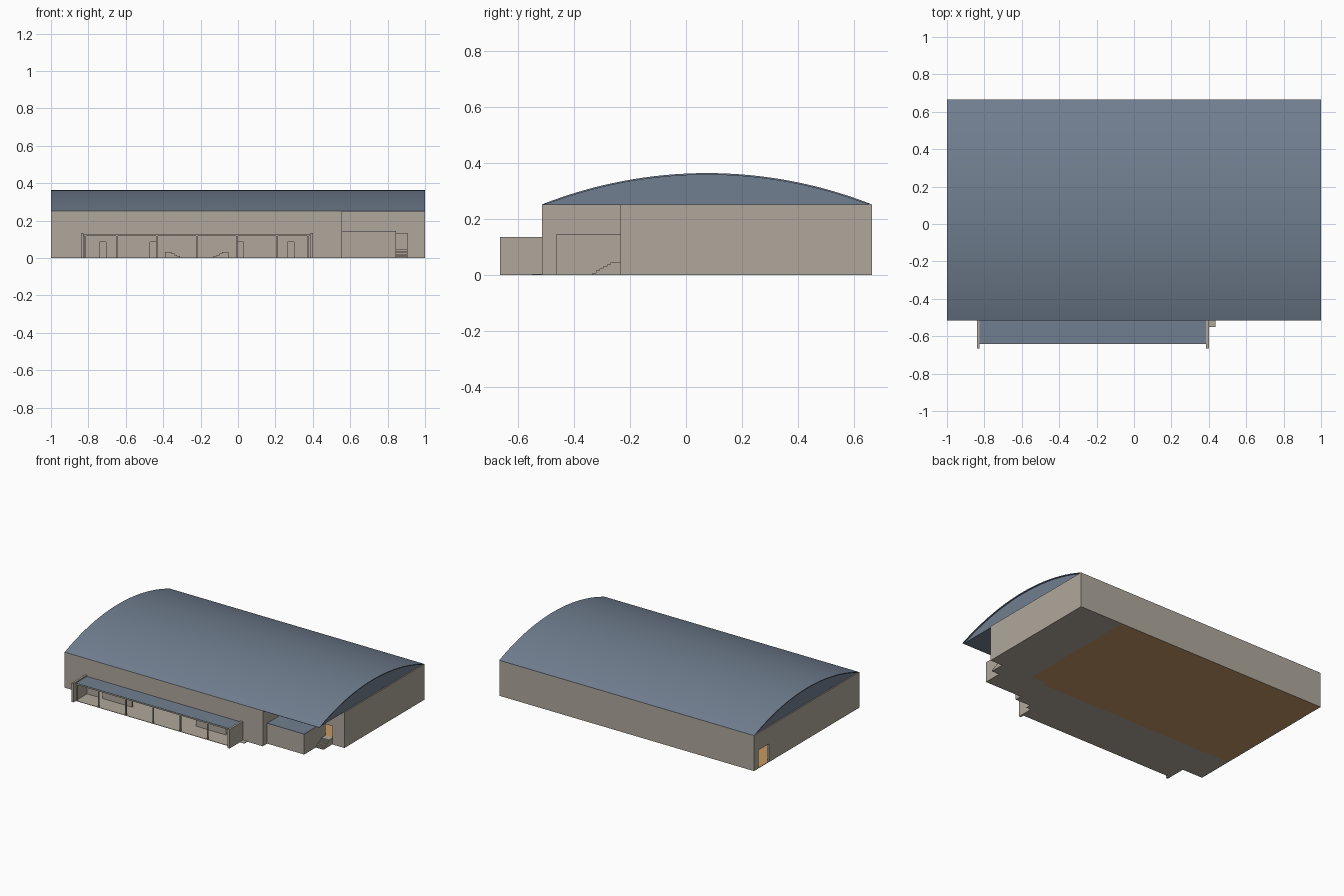
import bpy, bmesh, math

if "Cube" in bpy.data.objects:
    bpy.data.objects.remove(bpy.data.objects["Cube"])


def material(name, rgb):
    m = bpy.data.materials.new(name)
    m.use_nodes = True
    m.diffuse_color = (*rgb, 1)
    m.node_tree.nodes["Principled BSDF"].inputs["Base Color"].default_value = (*rgb, 1)
    return m


BEIGE = material("beige plaster", (0.43, 0.39, 0.33))
BLUE = material("blue grey roofing", (0.165, 0.212, 0.28))
WOOD = material("tan wood floor", (0.55, 0.32, 0.13))


def finish(name, bm, mat):
    bmesh.ops.recalc_face_normals(bm, faces=bm.faces)
    mesh = bpy.data.meshes.new(name)
    bm.to_mesh(mesh)
    bm.free()
    mesh.materials.append(mat)
    ob = bpy.data.objects.new(name, mesh)
    bpy.context.collection.objects.link(ob)
    return ob


def boxes(name, mat, *spans):
    """One mesh from boxes, each given as (x0, x1, y0, y1, z0, z1)."""
    bm = bmesh.new()
    for x0, x1, y0, y1, z0, z1 in spans:
        made = bmesh.ops.create_cube(bm, size=1)["verts"]
        for v in made:
            v.co.x = x1 if v.co.x > 0 else x0
            v.co.y = y1 if v.co.y > 0 else y0
            v.co.z = z1 if v.co.z > 0 else z0
    return finish(name, bm, mat)


def wall(name, axis, at, a0, a1, openings=()):
    """Wall along an axis with openings (start, end, sill, head)."""
    spans, pos = [], a0
    for s, e, sill, head in openings:
        spans += [(pos, s, 0, TOP), (s, e, head, TOP), (s, e, 0, sill)]
        pos = e
    spans.append((pos, a1, 0, TOP))
    spans = [s for s in spans if s[1] > s[0] and s[3] > s[2]]
    if axis == "x":
        return boxes(name, BEIGE, *[(s, e, at, at + T, b, t) for s, e, b, t in spans])
    return boxes(name, BEIGE, *[(at, at + T, s, e, b, t) for s, e, b, t in spans])


def extrude_x(name, mat, profile, x0, x1):
    """Prism along x from a y-z profile."""
    bm = bmesh.new()
    face = bm.faces.new([bm.verts.new((x0, y, z)) for y, z in profile])
    new = bmesh.ops.extrude_face_region(bm, geom=[face])["geom"]
    for v in new:
        if isinstance(v, bmesh.types.BMVert):
            v.co.x = x1
    return finish(name, bm, mat)


# Main dimensions
TOP, T = 0.252, 0.01
FRONT, BACK, RECESS = -0.515, 0.665, -0.235
CORNER = 0.555
MID = -0.22  # centre line of the entrance

# Ground slabs
boxes("hall_floor", WOOD, (-0.999, 0.66, -0.255, BACK - 0.001, 0, 0.004))
boxes("ground_slab", BEIGE,
      (-0.999, CORNER, FRONT, -0.255, 0, 0.003),
      (0.66, 0.999, RECESS, BACK - 0.001, 0, 0.003),
      (CORNER - 0.01, 0.66, -0.255, RECESS, 0, 0.003),
      (-0.84, 0.4, -0.64, FRONT, 0, 0.003),
      (0.4, 0.435, -0.55, FRONT, 0, 0.003))
boxes("raised_side_floor", WOOD, (0.67, 0.985, RECESS + T, 0.1, 0.035, 0.045))

# Outer and inner walls
wall("back_wall", "x", BACK - T, -1, 1)
wall("right_wall", "y", -1, FRONT, BACK, [(0.5, 0.615, 0, 0.13)])
wall("left_wall", "y", 1 - T, RECESS, BACK)
wall("recess_side_wall", "y", CORNER - T, FRONT, RECESS)
wall("recess_wall", "x", RECESS, CORNER - T, 1, [(0.845, 0.905, 0.045, 0.13)])
wall("hall_inner_wall", "x", -0.265, -1 + T, CORNER - T)
wall("front_wall", "x", FRONT, -1, CORNER, [
    (MID - 0.52, MID - 0.485, 0, 0.085),
    (MID - 0.25, MID - 0.215, 0, 0.085),
    (MID - 0.215, MID + 0.215, 0, 0.12),
    (MID + 0.215, MID + 0.25, 0, 0.085),
    (MID + 0.485, MID + 0.52, 0, 0.085)])

# Barrel roof: thin curved shell, slightly recessed solid under it
HALF, RISE = (BACK - FRONT) / 2, 0.112
RADIUS = (HALF ** 2 + RISE ** 2) / (2 * RISE)
YC = (BACK + FRONT) / 2


def arc(drop=0.0, n=32):
    sweep = math.asin(HALF / RADIUS)
    pts = []
    for i in range(n + 1):
        a = -sweep + 2 * sweep * i / n
        z = TOP + RISE - RADIUS + RADIUS * math.cos(a) - drop
        pts.append((YC + RADIUS * math.sin(a), max(z, TOP - 0.002)))
    return pts


shell = extrude_x("roof_shell", BLUE, arc() + arc(0.006)[::-1], -1, 1)
extrude_x("roof_gable_fill", BLUE, arc(0.003), -0.992, 0.992)
for ob in (shell,):
    bpy.context.view_layer.objects.active = ob
    ob.select_set(True)
    bpy.ops.object.shade_smooth_by_angle(angle=math.radians(20))
    ob.select_set(False)

# Entrance porch: canopy, cheek walls, fascia and posts
boxes("porch_cheek_walls", BEIGE, *[
    (x, x + 0.015, -0.665, FRONT, 0, 0.135) for x in (-0.84, 0.385)])
boxes("porch_canopy", BLUE, (-0.825, 0.385, -0.64, FRONT, 0.121, 0.127))
boxes("porch_fascia", BEIGE, (-0.825, 0.385, -0.641, -0.634, 0.117, 0.125))
posts = [MID + k * 0.2135 for k in range(-2, 3)] + [-0.816, 0.376]
boxes("porch_posts", BEIGE, *[
    (x - 0.004, x + 0.004, -0.64, -0.632, 0, 0.12) for x in posts])

# Mirrored short steps inside the entrance
steps = []
for side in (-1, 1):
    for i in range(4):
        a, b = sorted((MID + side * (0.09 + 0.015 * i), MID + side * 0.17))
        steps.append((a, b, -0.4, -0.3, 0.003 + 0.007 * i, 0.01 + 0.007 * i))
boxes("entrance_steps", BEIGE, *steps)

# Low annex in the recessed corner
boxes("corner_annex", BEIGE, (CORNER, 0.845, -0.465, RECESS, 0, 0.142))
boxes("annex_roof", BLUE, (CORNER, 0.845, -0.465, RECESS, 0.142, 0.145))

# Outside stair up to the side doorway
N = 6
boxes("side_stair", BEIGE, *[
    (0.845, 0.905, -0.335 + 0.013 * i, RECESS, 0.045 * i / N, 0.045 * (i + 1) / N)
    for i in range(N)])
